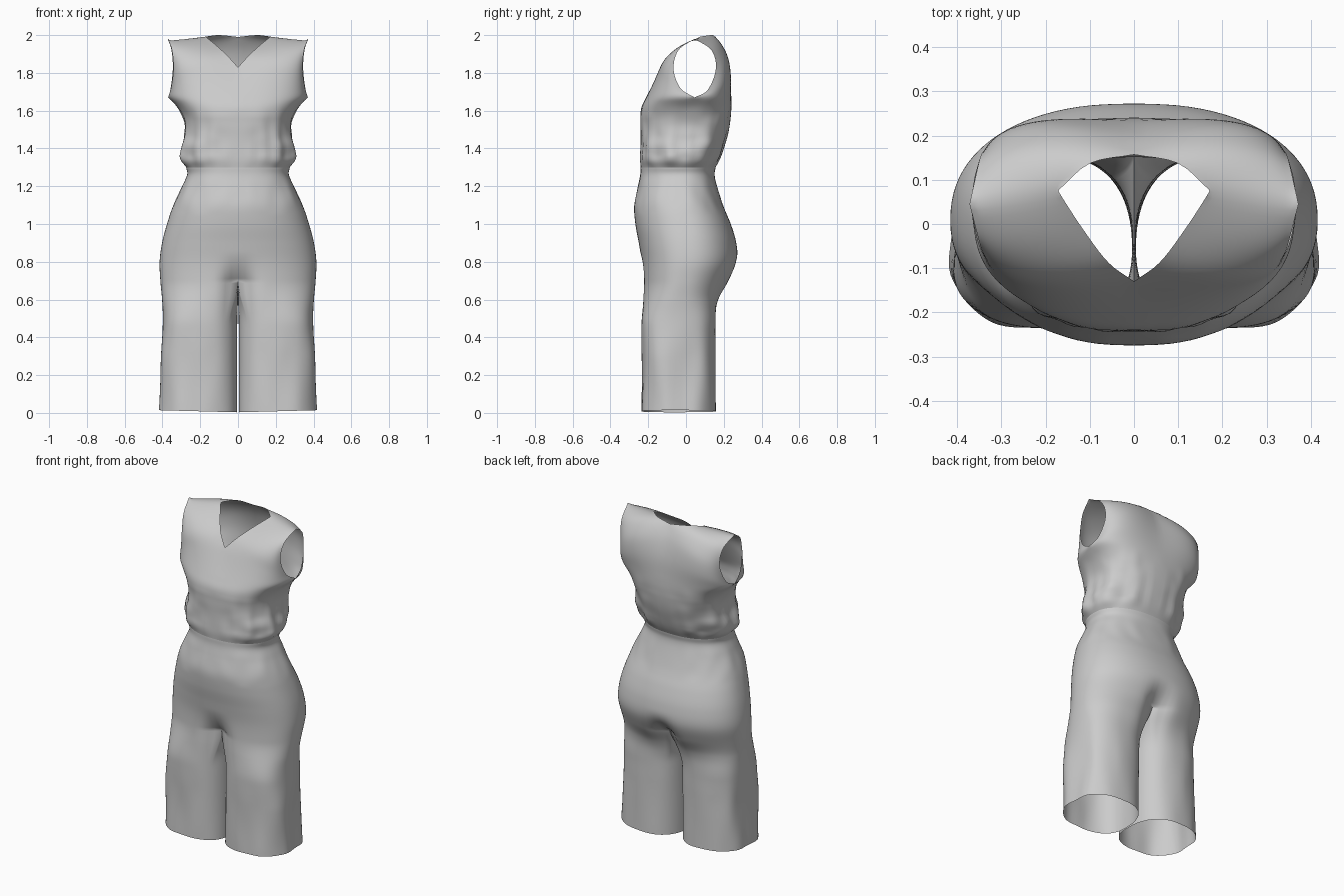
import bpy, bmesh
from math import sin, cos, pi, exp
from mathutils import Vector, noise

if "Cube" in bpy.data.objects:
    bpy.data.objects.remove(bpy.data.objects["Cube"])

N = 24      # segments per quarter of a body ring
M = 24      # segments across the inside of a leg
R = 24      # rows in each upper bodice panel


def spline(keys, n):
    """n + 1 Catmull-Rom samples along a list of key tuples."""
    k = [Vector(p) for p in keys]
    out = []
    for i in range(n + 1):
        s = i / n * (len(k) - 1)
        j = min(int(s + 1e-9), len(k) - 2)
        f = s - j
        b, c = k[j], k[j + 1]
        a = k[j - 1] if j else b * 2 - c
        d = k[j + 2] if j + 2 < len(k) else c * 2 - b
        out.append(0.5 * (2 * b + (c - a) * f + (2 * a - 5 * b + 4 * c - d) * f * f
                          + (3 * b - a - 3 * c + d) * f ** 3))
    return out


def spow(v, n):
    return (abs(v) ** (2 / n)) * (1 if v >= 0 else -1) if abs(v) > 1e-6 else 0.0


def half_ring(z, hw, yf, yb, yc, n=2.25):
    """Right half of a body section, front centre round to back centre."""
    pts = []
    for i in range(2 * N + 1):
        t = pi * i / (2 * N)
        c = spow(cos(t), n)
        pts.append(Vector((hw * spow(sin(t), n), yc - c * ((yc - yf) if c > 0 else (yb - yc)), z)))
    pts[0].x = pts[-1].x = 0
    return pts


def fold(p):
    """Cloth folds: gathers above the waist, long soft folds on the legs."""
    x, y, z = p
    d = 0.0
    if 1.29 < z < 1.66:
        w = min(1, max(0, z - 1.30) / 0.06) * max(0, (1.66 - z) / 0.36)
        side = min(1, abs(x) / 0.14)
        d += w * (0.15 + 0.85 * side) * 0.07 * noise.noise(Vector((x * 17, y * 17, z * 3.5)))
        d += w * side * 0.05 * noise.noise(Vector((x * 8, y * 8, z * 13 + 5)))
    if z < 0.6:
        w = min(1, (0.6 - z) / 0.3)
        d += w * 0.035 * noise.noise(Vector((x * 9 + 3, y * 9, z * 3)))
    elif 1.05 < z < 1.29:
        d += 0.025 * sin(pi * (z - 1.05) / 0.24) * noise.noise(Vector((x * 12, y * 12, z * 6)))
    return Vector((x * (1 + d), y * (1 + d), z))


def add_grid(bm, rows, closed=False):
    vs = [[bm.verts.new(p) for p in r] for r in rows]
    for a, b in zip(vs, vs[1:]):
        n = len(a)
        for i in range(n if closed else n - 1):
            j = (i + 1) % n
            bm.faces.new((a[i], a[j], b[j], b[i]))


def finish(bm, name):
    bmesh.ops.remove_doubles(bm, verts=bm.verts, dist=1e-5)
    bmesh.ops.recalc_face_normals(bm, faces=bm.faces)
    for v in bm.verts:
        v.co = fold(v.co)
    for f in bm.faces:
        f.smooth = True
    me = bpy.data.meshes.new(name)
    bm.to_mesh(me)
    bm.free()
    ob = bpy.data.objects.new(name, me)
    bpy.context.collection.objects.link(ob)
    m = ob.modifiers.new("mirror", 'MIRROR')
    m.merge_threshold = 1e-5
    return ob


# Trousers: sections (z, half width, front y, back y, side y); legs start at key 7
body = [(1.30, .274, -.24, .157, -.03), (1.26, .270, -.243, .152, -.03),
        (1.20, .298, -.255, .165, -.03), (1.10, .342, -.274, .195, -.02),
        (1.00, .376, -.268, .237, 0), (.90, .402, -.25, .266, .01),
        (.80, .415, -.235, .271, .01), (.70, .411, -.231, .235, -.01),
        (.60, .402, -.235, .180, -.03), (.50, .398, -.236, .158, -.04),
        (.34, .402, -.236, .155, -.05), (.17, .410, -.236, .156, -.06),
        (.012, .418, -.236, .16, -.07)]
STEP, SPLIT = 8, 7


def dented_ring(s):
    """Hip ring whose centre sinks in towards the crotch."""
    pts = half_ring(*s)
    d = max(0, (0.86 - s[0]) / 0.16)
    for p in pts:
        p.y *= 1 - 0.3 * d * d * exp(-(p.x / .07) ** 2)
    return pts


def leg_ring(s):
    """Section that changes from half a hip ring into a full leg."""
    z, hw, yf, yb, yc = s
    w = min(1, max(0, (0.70 - z) / 0.24))
    w = w * w * (3 - 2 * w)
    base = dented_ring((max(z, .70), hw, yf, yb, yc))
    y0, y1 = base[0].y, base[-1].y
    base += [Vector((0, y1 + (y0 - y1) * i / M, 0)) for i in range(1, M)]
    cx, a = (hw + .004) / 2, (hw - .004) / 2
    out = []
    for i, b in enumerate(base):
        drop = 0
        if i <= 2 * N:
            t = -pi / 4 + 1.5 * pi * i / (2 * N)
        else:
            f = (i - 2 * N) / M
            t = 1.25 * pi + .5 * pi * f
            drop = .06 * sin(pi * f) * (1 - w)
        c = spow(cos(t), 2.5)
        leg = Vector((cx + a * spow(sin(t), 2.5), yc - c * ((yc - yf) if c > 0 else (yb - yc)), 0))
        p = b.lerp(leg, w)
        hem = .012 * (p.x / .42 - 0.8) * max(0, 1 - z / .15)
        p.z = z - drop + hem
        out.append(p)
    return out


bm = bmesh.new()
sections = spline(body, STEP * (len(body) - 1))
add_grid(bm, [dented_ring(s) for s in sections[:STEP * SPLIT + 1]])
add_grid(bm, [leg_ring(s) for s in sections[STEP * SPLIT:]], closed=True)
finish(bm, "trousers")

# Bodice: gathered rings from waist to underarm, last value is squareness
chest = [(1.30, .274, -.24, .157, -.03, 2.25), (1.34, .300, -.243, .177, -.03, 2.3),
         (1.39, .298, -.242, .195, -.02, 2.4), (1.46, .285, -.241, .217, 0, 2.5),
         (1.53, .283, -.241, .232, .02, 2.6), (1.61, .315, -.238, .24, .035, 2.7),
         (1.67, .37, -.212, .24, .045, 2.7)]
rings = [half_ring(*s) for s in spline(chest, 36)]
top = rings[-1]


def panel(bottom, inner, armhole, bulge):
    """Coons patch from the chest ring up to the shoulder seam."""
    rows = []
    a, b, c, d = inner[0], armhole[0], inner[-1], armhole[-1]
    for j in range(R + 1):
        v = j / R
        row = []
        for i in range(N + 1):
            u = i / N
            p = bottom[i].lerp(c.lerp(d, u), v) + inner[j].lerp(armhole[j], u)
            p -= a.lerp(b, u).lerp(c.lerp(d, u), v)
            p.y += bulge * 16 * u * (1 - u) * v * (1 - v)
            row.append(p)
        rows.append(row)
    return rows


neck, tip, under = (.172, .075, 1.992), (.372, .045, 1.98), tuple(top[N])
# Front panel with V neck, then back panel with shallow round neck
front_edge = (spline([tuple(top[0]), (0, -.17, 1.75), (0, -.13, 1.83)], 8)
              + spline([(0, -.13, 1.83), (.06, -.085, 1.895), (.12, -.005, 1.95), neck], 16)[1:])
front_arm = spline([under, (.355, -.03, 1.72), (.342, -.066, 1.82), (.35, -.04, 1.92), tip], R)
back_edge = (spline([tuple(top[-1]), (0, .23, 1.80), (0, .20, 1.91), (0, .157, 1.99)], 16)
             + spline([(0, .157, 1.99), (.10, .137, 2.0), neck], 8)[1:])
back_arm = spline([under, (.358, .115, 1.71), (.345, .158, 1.82), (.352, .135, 1.92), tip], R)

bm = bmesh.new()
add_grid(bm, rings)
add_grid(bm, panel(top[:N + 1], front_edge, front_arm, -.006))
add_grid(bm, panel(top[:N - 1:-1], back_edge, back_arm, .02))
bmesh.ops.remove_doubles(bm, verts=bm.verts, dist=1e-5)
soft = [v for v in bm.verts if v.co.z > 1.58 and not v.is_boundary]
for _ in range(8):
    bmesh.ops.smooth_vert(bm, verts=soft, factor=.5, use_axis_x=True, use_axis_y=True, use_axis_z=True)
finish(bm, "bodice")
